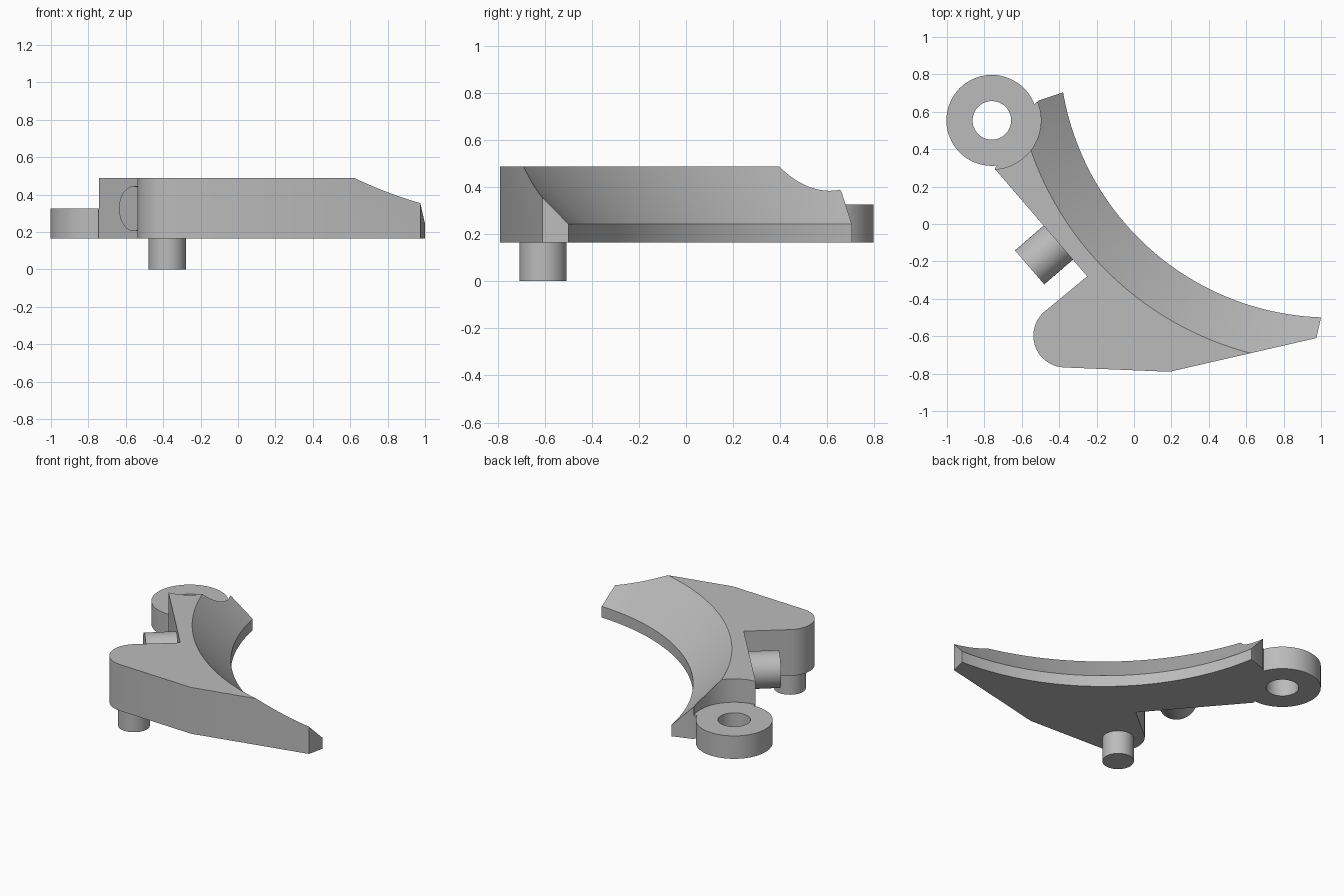
import bpy, bmesh, math
from mathutils import Vector

if "Cube" in bpy.data.objects:
    bpy.data.objects.remove(bpy.data.objects["Cube"])

BOTTOM, TOP, RING_TOP = 0.165, 0.488, 0.325
PIVOT = (-0.76, 0.554)
ARC_CENTRE = (1.05, 0.95)

grey = bpy.data.materials.new("plain grey")
grey.use_nodes = True
grey.diffuse_color = (0.5, 0.5, 0.5, 1)
grey.node_tree.nodes["Principled BSDF"].inputs["Base Color"].default_value = (0.5, 0.5, 0.5, 1)


def finish(name, bm):
    bmesh.ops.recalc_face_normals(bm, faces=bm.faces)
    mesh = bpy.data.meshes.new(name)
    bm.to_mesh(mesh)
    bm.free()
    mesh.materials.append(grey)
    obj = bpy.data.objects.new(name, mesh)
    bpy.context.collection.objects.link(obj)
    return obj


def prism(name, outline, z0, z1):
    bm = bmesh.new()
    face = bm.faces.new([bm.verts.new((x, y, z0)) for x, y in outline])
    top = bmesh.ops.extrude_face_region(bm, geom=[face])["geom"]
    verts = [v for v in top if isinstance(v, bmesh.types.BMVert)]
    bmesh.ops.translate(bm, verts=verts, vec=(0, 0, z1 - z0))
    return finish(name, bm)


def arc(centre, radius, start, end, steps):
    angles = [math.radians(start + (end - start) * i / steps) for i in range(steps + 1)]
    return [(centre[0] + radius * math.cos(a), centre[1] + radius * math.sin(a)) for a in angles]


def disc(name, centre, radius, z0, z1, sides=96):
    return prism(name, arc(centre, radius, 0, 360, sides)[:-1], z0, z1)


def lathe(name, centre, profile, sides):
    bm = bmesh.new()
    rings = [[bm.verts.new((x, y, z)) for x, y in arc(centre, r, 0, 360, sides)[:-1]]
             for r, z in profile]
    for low, high in zip(rings, rings[1:]):
        for i in range(sides):
            j = (i + 1) % sides
            bm.faces.new((low[i], low[j], high[j], high[i]))
    bm.faces.new(rings[0])
    bm.faces.new(rings[-1])
    return finish(name, bm)


def boolean(obj, other, operation):
    mod = obj.modifiers.new(operation.lower(), "BOOLEAN")
    mod.operation, mod.object, mod.solver = operation, other, "EXACT"
    bpy.context.view_layer.objects.active = obj
    bpy.ops.object.modifier_apply(modifier=mod.name)
    bpy.data.objects.remove(other)


# Curved lever body, with a rounded front corner
outline = [(-0.27, 0.74), (-0.51, 0.66), (-0.6, 0.58), (-0.65, 0.42), (-0.745, 0.296), (-0.25, -0.28)]
outline += arc((-0.368, -0.597), 0.17, 134, 267, 24)
outline += [(0.19, -0.79), (0.975, -0.61), (1.02, -0.41)]
body = prism("lever_body", outline, BOTTOM, TOP)

# Hollow sweep: upright lip below, sloping face above
boolean(body, lathe("sweep_cutter", ARC_CENTRE,
                    [(1.45, 0), (1.45, 0.243), (1.80, 0.593)], 256), "DIFFERENCE")

# Clearance above the pivot, then the pivot ring itself
boolean(body, disc("clearance_cutter", PIVOT, 0.262, RING_TOP, 1), "DIFFERENCE")
boolean(body, disc("pivot_ring", PIVOT, 0.243, BOTTOM, RING_TOP), "UNION")
boolean(body, disc("hole_cutter", PIVOT, 0.103, 0, 1), "DIFFERENCE")

# Pegs
lower_peg = disc("lower_peg", (-0.378, -0.607), 0.1, 0, BOTTOM + 0.02, 48)
side_peg = disc("side_peg", (0, 0), 0.12, 0, 0.26, 48)
outer, inner = Vector((-0.558, -0.232, 0.325)), Vector((-0.405, -0.1, 0.325))
side_peg.rotation_mode = "QUATERNION"
side_peg.rotation_quaternion = (inner - outer).to_track_quat("Z", "Y")
side_peg.location = outer

# Smooth round walls, sharp corners
for obj in (body, lower_peg, side_peg):
    bpy.ops.object.select_all(action="DESELECT")
    obj.select_set(True)
    bpy.context.view_layer.objects.active = obj
    bpy.ops.object.shade_smooth_by_angle(angle=math.radians(25))
